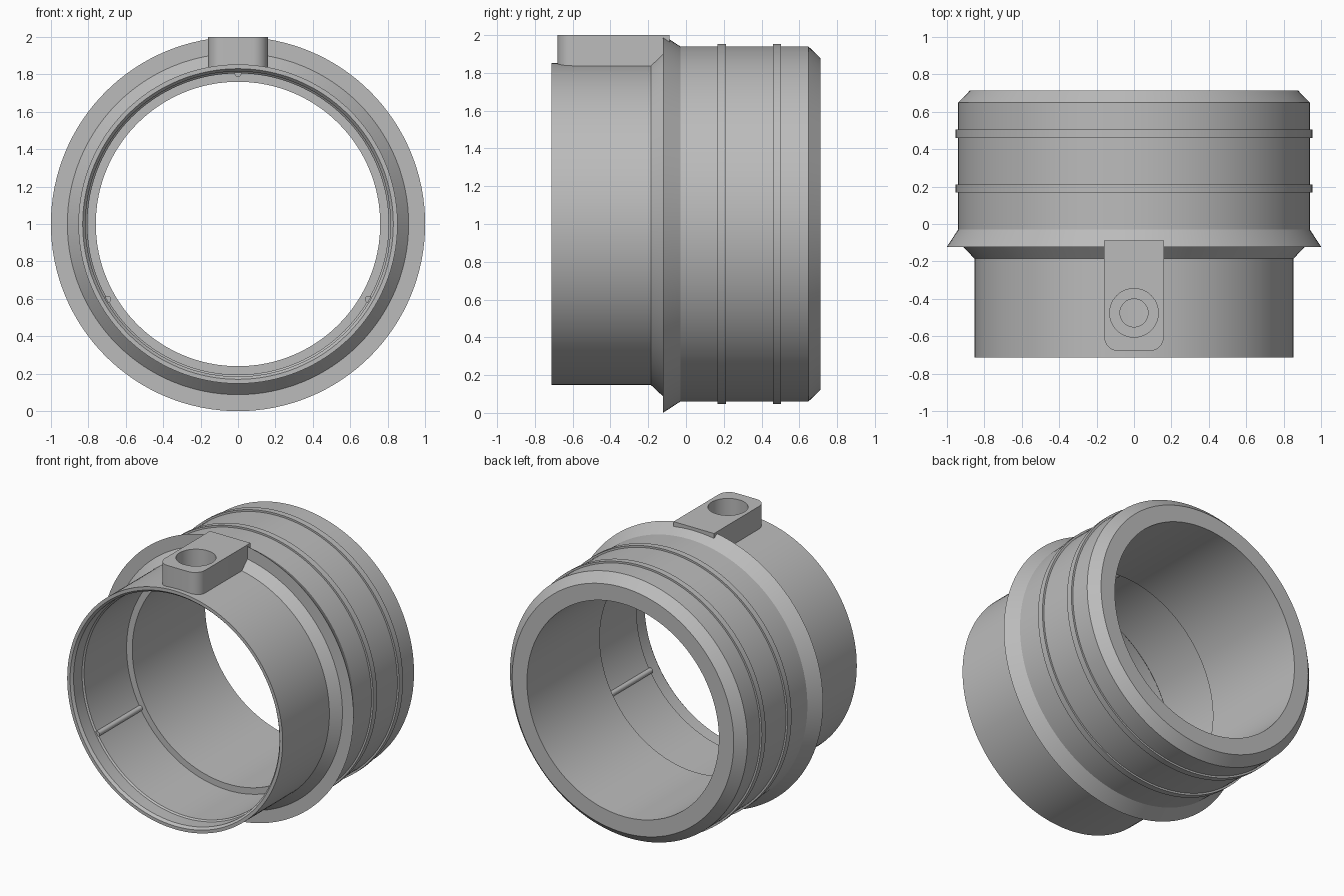
import bpy, bmesh, math
from mathutils import Matrix, Vector

cube = bpy.data.objects.get("Cube")
if cube:
    bpy.data.objects.remove(cube, do_unlink=True)

AXIS_Z = 1.0
HOLE_Y = -0.475

grey = bpy.data.materials.new("plain grey")
grey.use_nodes = True
colour = (0.5, 0.5, 0.5, 1)
grey.diffuse_color = colour
grey.node_tree.nodes["Principled BSDF"].inputs["Base Color"].default_value = colour


def make_object(name, bm):
    bmesh.ops.recalc_face_normals(bm, faces=bm.faces[:])
    mesh = bpy.data.meshes.new(name)
    bm.to_mesh(mesh)
    bm.free()
    mesh.materials.append(grey)
    obj = bpy.data.objects.new(name, mesh)
    bpy.context.collection.objects.link(obj)
    return obj


def lathe(name, profile, centre, axis, radial, steps):
    """Spin a closed (radius, distance along axis) profile."""
    bm = bmesh.new()
    centre, axis, radial = Vector(centre), Vector(axis), Vector(radial)
    verts = [bm.verts.new(centre + radial * r + axis * d) for r, d in profile]
    edges = [bm.edges.new((verts[i - 1], verts[i])) for i in range(len(verts))]
    bmesh.ops.spin(bm, geom=verts + edges, cent=centre, axis=axis,
                   angle=math.tau, steps=steps, use_merge=True)
    bmesh.ops.remove_doubles(bm, verts=bm.verts[:], dist=1e-5)
    return make_object(name, bm)


def activate(obj):
    bpy.ops.object.select_all(action='DESELECT')
    obj.select_set(True)
    bpy.context.view_layer.objects.active = obj


def cut(obj, cutter):
    activate(obj)
    mod = obj.modifiers.new("hole", 'BOOLEAN')
    mod.operation, mod.solver, mod.object = 'DIFFERENCE', 'EXACT', cutter
    bpy.ops.object.modifier_apply(modifier=mod.name)


# Hollow body: outside from the front lip to the back, then the bore
outside = [(0.853, -0.713), (0.853, -0.185), (0.912, -0.122), (1.0, -0.122), (0.94, -0.03)]
for rib_y in (0.19, 0.482):
    a, b = rib_y - 0.022, rib_y + 0.022
    outside += [(0.94, a), (0.953, a), (0.953, b), (0.94, b)]
outside += [(0.94, 0.648), (0.877, 0.713)]
bore = [(0.76, 0.713), (0.76, -0.11), (0.805, -0.11), (0.805, -0.59),
        (0.815, -0.60), (0.815, -0.695), (0.83, -0.713)]
body = lathe("adapter_body", outside + bore, (0, 0, AXIS_Z), (0, 1, 0), (0, 0, 1), 128)

# Screw boss: rounded at the front, square at the back
W, FRONT, BACK, R = 0.16, -0.68, -0.088, 0.08
outline = [(W, BACK), (-W, BACK)]
for cx, start in ((R - W, math.pi), (W - R, 1.5 * math.pi)):
    for i in range(9):
        t = start + i * math.pi / 16
        outline.append((cx + R * math.cos(t), FRONT + R + R * math.sin(t)))
bm = bmesh.new()
base = bm.faces.new([bm.verts.new((x, y, 1.832)) for x, y in outline])
top = bmesh.ops.extrude_face_region(bm, geom=[base])["geom"]
bmesh.ops.translate(bm, vec=(0, 0, 2 - 1.832),
                    verts=[v for v in top if isinstance(v, bmesh.types.BMVert)])
boss = make_object("screw_boss", bm)

# Grip ribs along the front bore
ribs = []
for name, degrees in (("top", 90), ("right", 210), ("left", 330)):
    t = math.radians(degrees)
    bm = bmesh.new()
    place = (Matrix.Translation((0.805 * math.cos(t), -0.35, AXIS_Z + 0.805 * math.sin(t)))
             @ Matrix.Rotation(math.pi / 2, 4, 'X'))
    bmesh.ops.create_cone(bm, cap_ends=True, segments=24, radius1=0.019,
                          radius2=0.019, depth=0.49, matrix=place)
    ribs.append(make_object(name + "_grip_rib", bm))

# Stepped screw hole through the boss and the wall
cutter = lathe("screw_hole_cutter",
               [(0, 1.7), (0.075, 1.7), (0.075, 1.86), (0.13, 1.86), (0.13, 2.1), (0, 2.1)],
               (0, HOLE_Y, 0), (0, 0, 1), (1, 0, 0), 48)
cutter.hide_render = True
for part in (body, boss, ribs[0]):
    cut(part, cutter)
bpy.data.objects.remove(cutter, do_unlink=True)

for part in [body, boss] + ribs:
    activate(part)
    bpy.ops.object.shade_smooth_by_angle(angle=math.radians(22))
